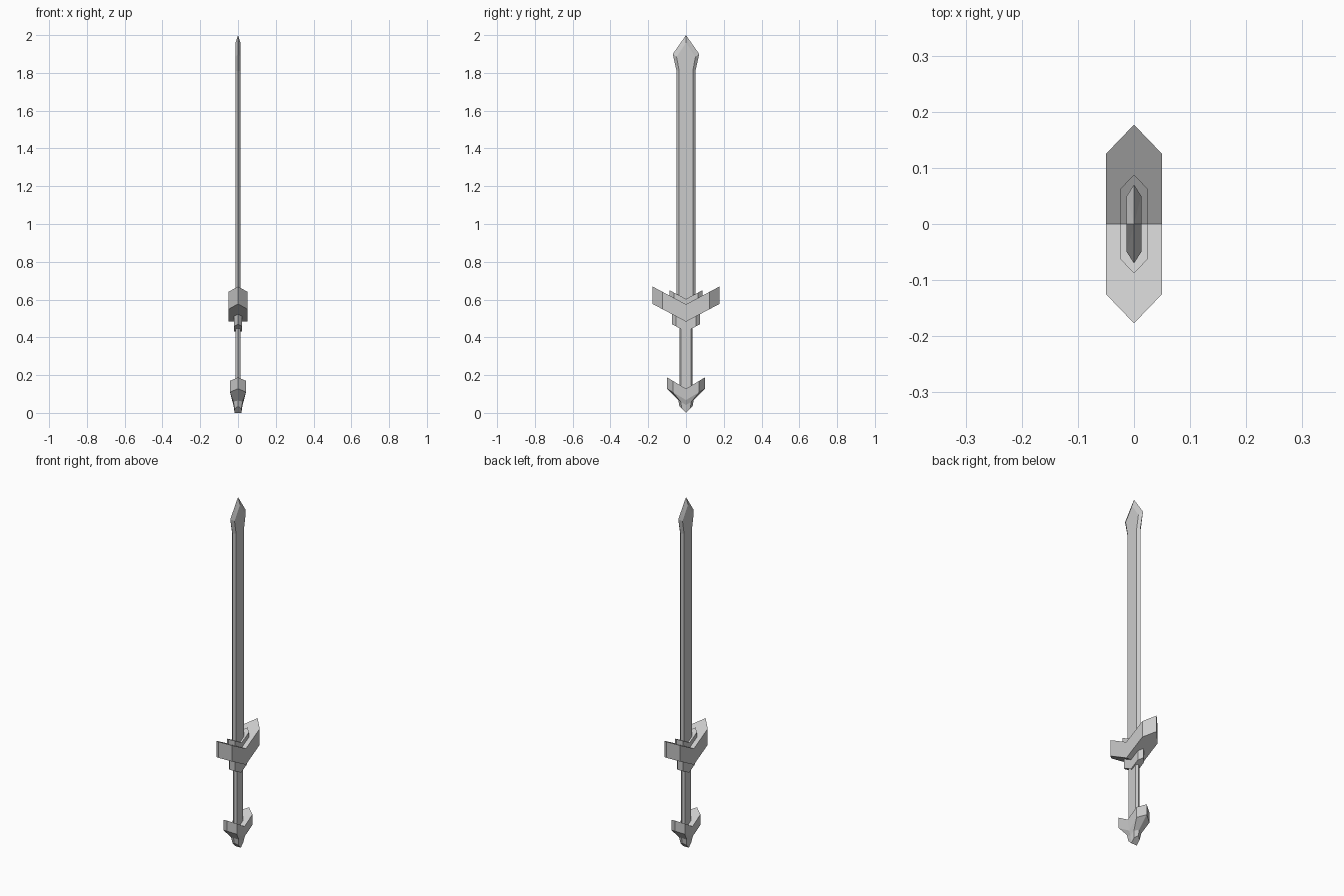
import bpy, bmesh

if "Cube" in bpy.data.objects:
    bpy.data.objects.remove(bpy.data.objects["Cube"])


def loft(name, rings):
    """Loft six-sided rings; each ring gives (x, y, z) for its middle, shoulder and edge, mirrored in x and y."""
    bm = bmesh.new()
    loops = []
    for m, s, e in rings:
        pts = [m, s, e, (-s[0], s[1], s[2]), (-m[0], m[1], m[2]),
               (-s[0], -s[1], s[2]), (e[0], -e[1], e[2]), (s[0], -s[1], s[2])]
        loops.append([bm.verts.new(p) for p in pts])
    for a, b in zip(loops, loops[1:]):
        for i in range(8):
            j = (i + 1) % 8
            bm.faces.new((a[i], a[j], b[j], b[i]))
    # Ends fold along the middle line
    for r in (loops[0], loops[-1]):
        bm.faces.new(r[:5])
        bm.faces.new(r[4:] + r[:1])
    bmesh.ops.remove_doubles(bm, verts=bm.verts, dist=1e-5)
    bmesh.ops.recalc_face_normals(bm, faces=bm.faces)
    mesh = bpy.data.meshes.new(name)
    bm.to_mesh(mesh)
    bm.free()
    obj = bpy.data.objects.new(name, mesh)
    bpy.context.collection.objects.link(obj)
    return obj


def ring(x, shoulder, edge, z, slope=0.0, mid_x=None):
    """Ring that rises by slope away from the middle, giving a chevron."""
    return ((x if mid_x is None else mid_x, 0, z),
            (x, shoulder, z + slope * shoulder),
            (0, edge, z + slope * edge))


# Blade with bevelled edges and flared point
loft("blade", [
    ring(0.013, 0.036, 0.05, 0.55),
    ring(0.013, 0.036, 0.05, 1.81),
    ((0.013, 0, 1.96), (0.013, 0.05, 1.885), (0, 0.07, 1.9)),
    ((0, 0, 2.0), (0, 0, 2.0), (0, 0.07, 1.9)),
])

# Chevron crossguard and its collars
V = 0.53
loft("crossguard", [ring(0.05, 0.125, 0.177, z, V) for z in (0.483, 0.575)])
loft("upper_collar", [ring(0.024, 0.063, 0.088, z, V) for z in (0.55, 0.603)])
loft("lower_collar", [ring(0.02, 0.054, 0.075, z, V) for z in (0.43, 0.51)])

# Grip
loft("grip", [ring(0.013, 0.026, 0.035, z) for z in (0.09, 0.48)])

# Pommel: winged chevron tapering to a small pointed end
loft("pommel", [
    ring(0.018, 0.022, 0.035, 0.0, 1.0),
    ring(0.024, 0.028, 0.04, 0.042, 0.6),
    ring(0.042, 0.07, 0.1, 0.068, 0.6, mid_x=0.032),
    ring(0.042, 0.07, 0.1, 0.128, 0.6),
])
